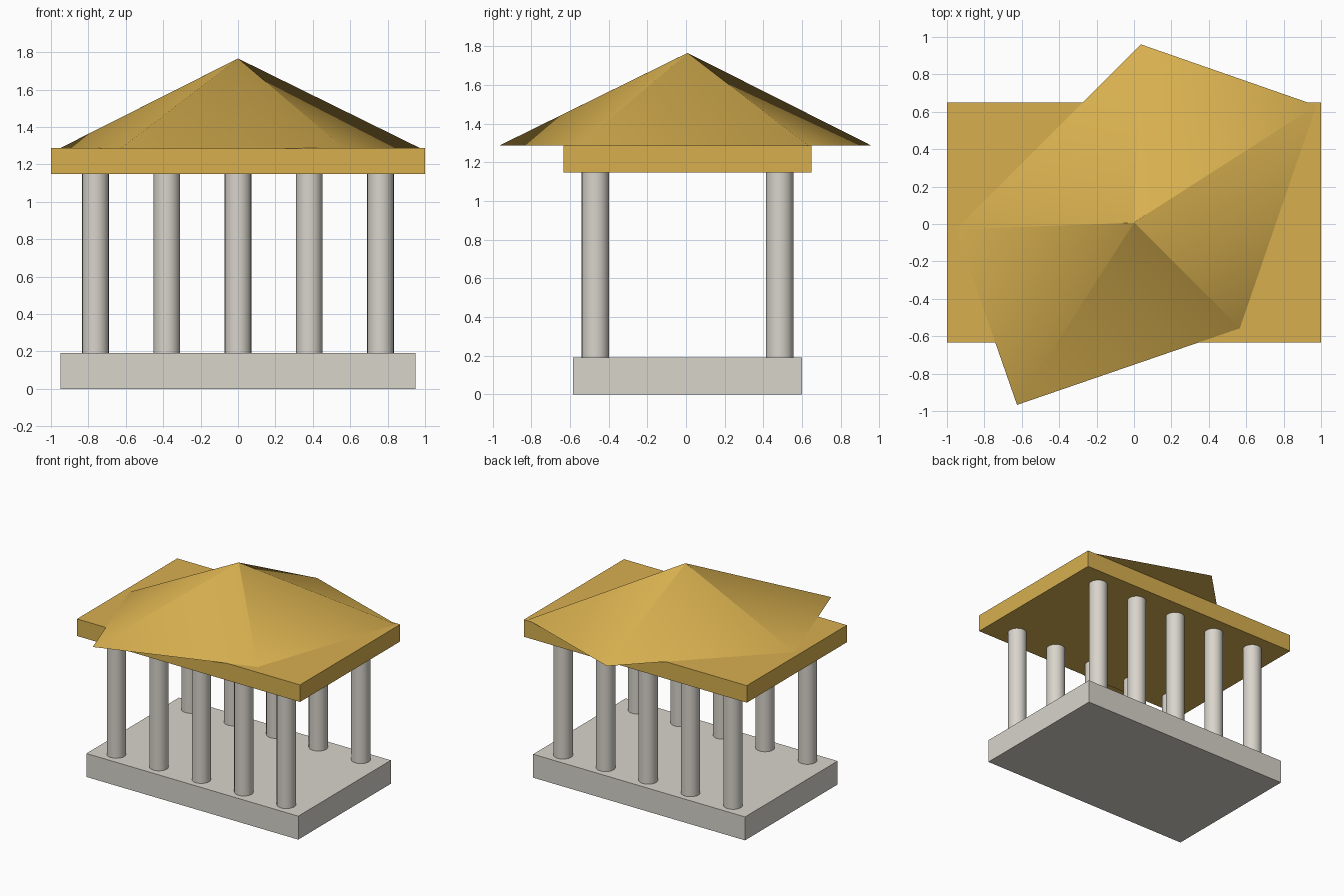
import bpy
import math

cube = bpy.data.objects.get("Cube")
if cube:
    bpy.data.objects.remove(cube, do_unlink=True)

CY = 0.008  # depth centre of the building


def material(name, rgb):
    m = bpy.data.materials.new(name)
    m.use_nodes = True
    colour = (*rgb, 1.0)
    m.diffuse_color = colour
    m.node_tree.nodes["Principled BSDF"].inputs["Base Color"].default_value = colour
    return m


stone = material("pale stone", (0.69, 0.66, 0.60))
gold = material("ochre gold", (0.68, 0.43, 0.078))


def finish(name, mat):
    obj = bpy.context.object
    obj.name = name
    obj.data.materials.append(mat)
    return obj


def slab(name, width, depth, bottom, top, mat):
    bpy.ops.mesh.primitive_cube_add(size=1, location=(0, CY, (bottom + top) / 2))
    obj = finish(name, mat)
    obj.scale = (width, depth, top - bottom)
    bpy.ops.object.transform_apply(location=False, rotation=False, scale=True)


# Base and entablature
slab("base_plinth", 1.90, 1.186, 0, 0.19, stone)
slab("entablature", 2.0, 1.284, 1.148, 1.286, gold)

# Two rows of five columns
for row, side in (("front", -1), ("back", 1)):
    for i in range(5):
        bpy.ops.mesh.primitive_cylinder_add(
            vertices=24, radius=0.071, depth=0.958,
            location=((i - 2) * 0.381, CY + side * 0.477, 0.669))
        finish(f"{row}_column_{i + 1}", stone)
        bpy.ops.object.shade_smooth_by_angle(angle=math.radians(40))

# Five-sided roof, stretched along one diagonal; the tiny tip keeps each hip distinct
bpy.ops.mesh.primitive_cone_add(vertices=5, radius1=1, radius2=0.002, depth=0.479,
                                location=(0, CY, 1.286 + 0.479 / 2))
roof = finish("roof", gold)
for v in roof.data.vertices:
    # The cone's first corner lies on local +y
    across, along = 1.19 * v.co.x, 0.80 * v.co.y
    c = math.sqrt(0.5)
    v.co.x = c * (along + across)
    v.co.y = c * (across - along)
# The diagonal stretch mirrors the mesh, so turn the faces outward again
roof.data.flip_normals()
for p in roof.data.polygons:
    p.use_smooth = len(p.vertices) == 4
heights = [v.co.z for v in roof.data.vertices]
for e in roof.data.edges:
    a, b = e.vertices
    e.use_edge_sharp = abs(heights[a] - heights[b]) < 0.01
